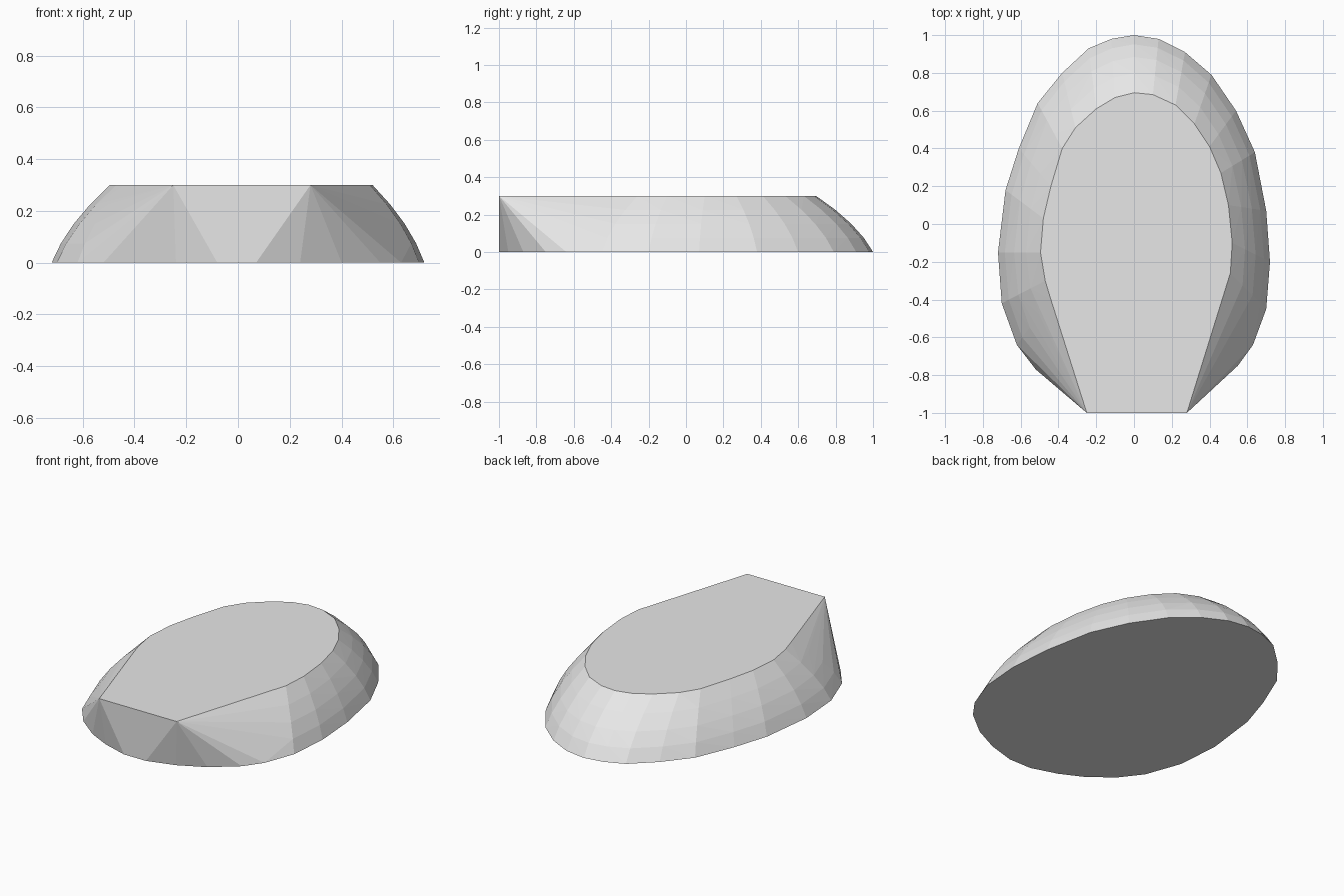
import bpy
import bmesh

HEIGHT = 0.3

# Remove the default cube if present
cube = bpy.data.objects.get("Cube")
if cube:
    bpy.data.objects.remove(cube, do_unlink=True)


def flat_material(name, colour):
    material = bpy.data.materials.new(name)
    material.use_nodes = True
    material.diffuse_color = colour
    shader = material.node_tree.nodes["Principled BSDF"]
    shader.inputs["Base Color"].default_value = colour
    return material


# Sloping rim: each entry pairs a base outline point with a top outline point
rim_pairs = [
    ((.70, -.45), (.51, -.26)),
    ((.72, -.2), (.52, -.1)),
    ((.70, .07), (.5, .1)),
    ((.64, .38), (.46, .27)),
    ((.54, .6), (.4, .41)),
    ((.41, .79), (.32, .53)),
    ((.27, .91), (.22, .63)),
    ((.13, .98), (.1, .685)),
    ((0, 1), (0, .695)),
    ((-.12, .98), (-.1, .67)),
    ((-.24, .93), (-.2, .61)),
    ((-.38, .8), (-.31, .51)),
    ((-.51, .64), (-.38, .4)),
    ((-.61, .4), (-.44, .2)),
    ((-.68, .18), (-.48, .03)),
    ((-.72, -.15), (-.495, -.15)),
    ((-.70, -.42), (-.47, -.3)),
    ((-.62, -.64), (-.44, -.4)),
]

# Rounded front of the base and the two corners of the cut-off top edge
front_base = [(-.52, -.77), (-.38, -.88), (-.24, -.95), (-.08, -1),
              (.07, -1), (.24, -.95), (.4, -.87), (.55, -.75), (.63, -.64)]
front_top = [(-.25, -1), (.28, -1)]

# Bulging slope profile: (height fraction, inset fraction)
slope = [(0, 0), (.25, .16), (.5, .38), (.75, .66), (1, 1)]


def add_points(mesh, outline, z):
    for x, y in outline:
        mesh.verts.new((x, y, z))


# Wrap the rings in one convex faceted shell
bm = bmesh.new()
for rise, inset in slope:
    ring = [(b[0] + (t[0] - b[0]) * inset, b[1] + (t[1] - b[1]) * inset)
            for b, t in rim_pairs]
    add_points(bm, ring, HEIGHT * rise)
add_points(bm, front_base, 0)
add_points(bm, front_top, HEIGHT)
bmesh.ops.convex_hull(bm, input=bm.verts[:], use_existing_faces=False)
loose = [v for v in bm.verts if not v.link_faces]
bmesh.ops.delete(bm, geom=loose, context='VERTS')

# Merge the flat top and base into single faces
bmesh.ops.dissolve_limit(bm, angle_limit=.002, verts=bm.verts[:], edges=bm.edges[:])
bmesh.ops.recalc_face_normals(bm, faces=bm.faces[:])

mesh = bpy.data.meshes.new("faceted_block")
bm.to_mesh(mesh)
bm.free()
mesh.materials.append(flat_material("light grey", (.8, .8, .8, 1)))
block = bpy.data.objects.new("faceted_block", mesh)
bpy.context.collection.objects.link(block)
